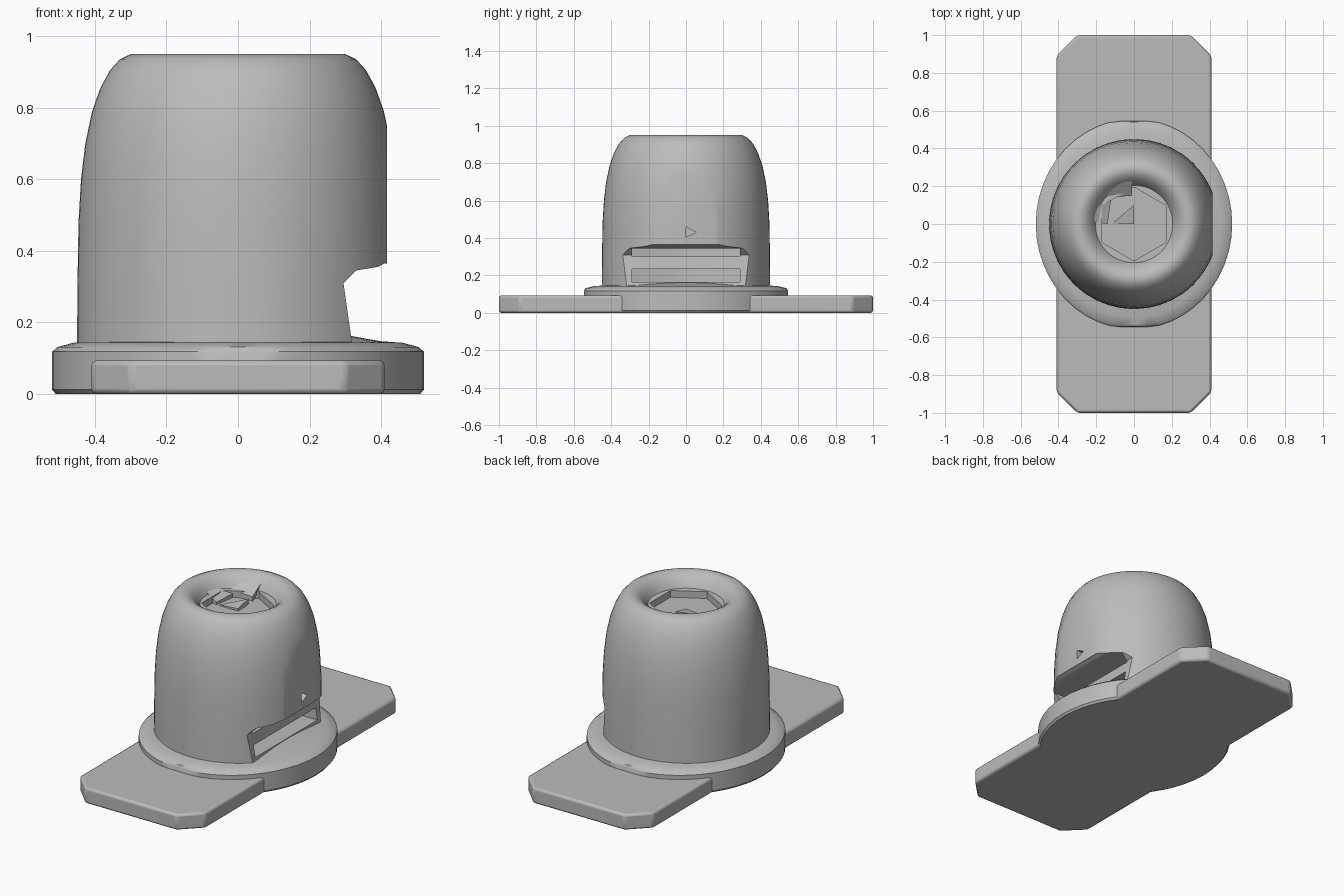
import bpy, bmesh, math
from mathutils import Vector

cube = bpy.data.objects.get("Cube")
if cube:
    bpy.data.objects.remove(cube, do_unlink=True)

grey = bpy.data.materials.new("plain grey")
grey.use_nodes = True
COLOUR = (0.5, 0.5, 0.5, 1)
grey.diffuse_color = COLOUR
grey.node_tree.nodes["Principled BSDF"].inputs["Base Color"].default_value = COLOUR


def make(name, bm):
    bmesh.ops.recalc_face_normals(bm, faces=bm.faces)
    mesh = bpy.data.meshes.new(name)
    bm.to_mesh(mesh)
    bm.free()
    mesh.materials.append(grey)
    obj = bpy.data.objects.new(name, mesh)
    bpy.context.collection.objects.link(obj)
    return obj


def prism(name, points, offset):
    """Extrude a closed outline along an offset vector."""
    bm = bmesh.new()
    face = bm.faces.new([bm.verts.new(p) for p in points])
    ext = bmesh.ops.extrude_face_region(bm, geom=[face], use_keep_orig=True)
    moved = [g for g in ext["geom"] if isinstance(g, bmesh.types.BMVert)]
    bmesh.ops.translate(bm, verts=moved, vec=Vector(offset))
    return make(name, bm)


def box(name, x, y, z):
    pts = [(x[0], y[0], z[0]), (x[1], y[0], z[0]), (x[1], y[1], z[0]), (x[0], y[1], z[0])]
    return prism(name, pts, (0, 0, z[1] - z[0]))


def lathe(name, profile, segments):
    """Spin a profile that starts and ends on the axis."""
    bm = bmesh.new()
    verts = [bm.verts.new((r, 0, z)) for r, z in profile]
    edges = [bm.edges.new(pair) for pair in zip(verts, verts[1:])]
    bmesh.ops.spin(bm, geom=verts + edges, cent=(0, 0, 0), axis=(0, 0, 1),
                   angle=math.tau, steps=segments, use_duplicate=False)
    bmesh.ops.remove_doubles(bm, verts=bm.verts, dist=0.0005)
    return make(name, bm)


def activate(obj):
    bpy.ops.object.select_all(action='DESELECT')
    obj.select_set(True)
    bpy.context.view_layer.objects.active = obj


def cut(obj, cutter):
    cutter.hide_render = True
    mod = obj.modifiers.new("cut", 'BOOLEAN')
    mod.operation = 'DIFFERENCE'
    mod.solver = 'EXACT'
    mod.object = cutter
    activate(obj)
    bpy.ops.object.modifier_apply(modifier=mod.name)
    bpy.data.objects.remove(cutter, do_unlink=True)


def smooth(obj, degrees=35):
    activate(obj)
    bpy.ops.object.shade_smooth_by_angle(angle=math.radians(degrees))


# Long base plate with clipped corners and softened edges
W, L, C = 0.41, 1.0, 0.11
outline = [(W, L - C), (W - C, L), (C - W, L), (-W, L - C),
           (-W, C - L), (C - W, -L), (W - C, -L), (W, C - L)]
plate = prism("base_plate", [(x, y, 0) for x, y in outline], (0, 0, 0.093))
bevel = plate.modifiers.new("soft edges", 'BEVEL')
bevel.width = 0.013
bevel.segments = 2
smooth(plate, 30)

# Round flange, slightly longer front to back with flattened ends
flange = lathe("flange", [(0, 0), (0.51, 0), (0.52, 0.012), (0.52, 0.118), (0.505, 0.131),
                          (0.46, 0.143), (0.4, 0.147), (0.31, 0.163), (0, 0.163)], 48)
for v in flange.data.vertices:
    v.co.y = max(-0.545, min(0.545, v.co.y * 1.07))
smooth(flange)

# Domed body with a rounded rim dipping into the top
body = lathe("domed_body", [(0, 0.13), (0.45, 0.13), (0.449, 0.3), (0.446, 0.48), (0.439, 0.6),
                            (0.427, 0.7), (0.408, 0.79), (0.385, 0.855), (0.358, 0.905),
                            (0.33, 0.936), (0.3, 0.95), (0.27, 0.946), (0.245, 0.93),
                            (0.222, 0.905), (0.205, 0.875), (0, 0.872)], 64)

# Flat side face
cut(body, box("flat_cutter", (0.416, 0.8), (-0.6, 0.6), (0, 1.2)))

# Side opening with a leaning back wall
opening = [(0.7, 0.37), (0.41, 0.365), (0.39, 0.355), (0.33, 0.345),
           (0.295, 0.31), (0.325, 0.1), (0.7, 0.1)]
cut(body, prism("opening_cutter", [(x, -0.6, z) for x, z in opening], (0, 1.2, 0)))

# Two slits above and below a crossbar, ending on a faceted inner wall
slit = [(0.5, -0.29), (0.5, 0.29), (0.2, 0.29), (0.14, 0.08), (0.14, -0.08), (0.2, -0.29)]
for low, high in ((0.165, 0.235), (0.3, 0.345)):
    cut(body, prism("slit_cutter", [(x, y, low) for x, y in slit], (0, 0, high - low)))

# Small triangular nick
nick = [(0.38, 0, 0.46), (0.38, 0, 0.405), (0.38, 0.055, 0.43)]
cut(body, prism("nick_cutter", nick, (0.2, 0, 0)))

# Six-sided socket in the top
hexagon = [(0.195 * math.sin(a), 0.195 * math.cos(a), 0.835)
           for a in (i * math.tau / 6 for i in range(6))]
cut(body, prism("socket_cutter", hexagon, (0, 0, 0.3)))
smooth(body)

# Broken shards standing along one side of the socket
prism("back_shard", [(-0.21, 0.17, 0.9), (-0.01, 0.235, 0.915),
                     (-0.01, 0.15, 0.86), (-0.13, 0.14, 0.87)], (0, 0, -0.03))
prism("side_shard", [(-0.21, 0.16, 0.9), (-0.12, 0.14, 0.86),
                     (-0.14, 0, 0.85), (-0.21, 0.01, 0.885)], (0, 0, -0.03))
prism("floor_shard", [(-0.12, 0, 0.84), (0, 0.1, 0.87), (0, 0, 0.85)], (0, 0, -0.03))
